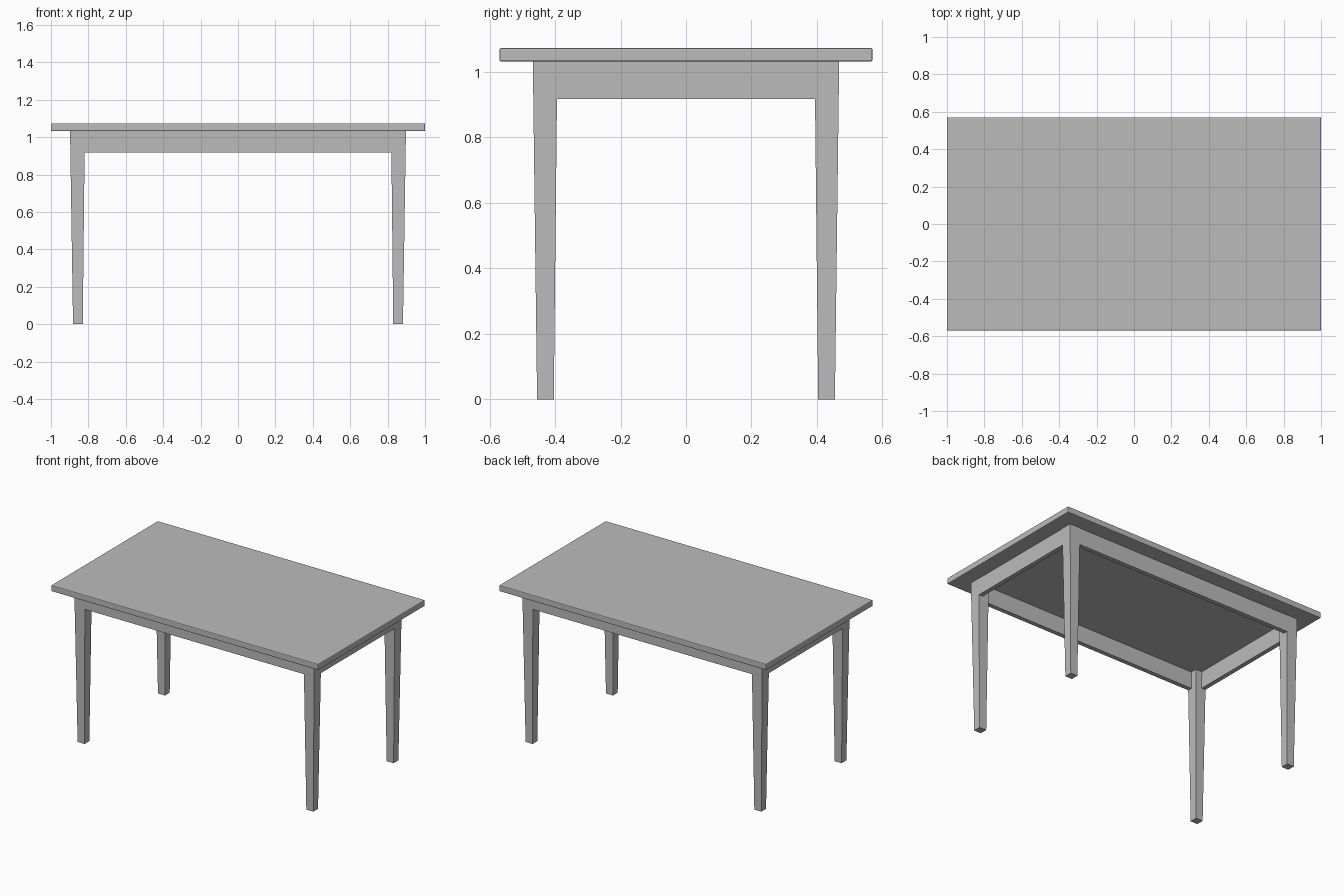
import bpy
import bmesh

cube = bpy.data.objects.get("Cube")
if cube:
    bpy.data.objects.remove(cube, do_unlink=True)

grey = bpy.data.materials.new("plain grey")
grey.use_nodes = True
colour = (0.5, 0.5, 0.5, 1)
grey.diffuse_color = colour
grey.node_tree.nodes["Principled BSDF"].inputs["Base Color"].default_value = colour


def tapered_box(name, low, high, z0, z1):
    """Box whose bottom and top rectangles are (x0, x1, y0, y1)."""
    bm = bmesh.new()
    rings = []
    for (x0, x1, y0, y1), z in ((low, z0), (high, z1)):
        rings.append([bm.verts.new((x, y, z))
                      for x, y in ((x0, y0), (x1, y0), (x1, y1), (x0, y1))])
    bottom, top = rings
    bm.faces.new(bottom)
    bm.faces.new(top)
    for i in range(4):
        j = (i + 1) % 4
        bm.faces.new((bottom[i], bottom[j], top[j], top[i]))
    bmesh.ops.recalc_face_normals(bm, faces=bm.faces)
    mesh = bpy.data.meshes.new(name)
    bm.to_mesh(mesh)
    bm.free()
    mesh.materials.append(grey)
    obj = bpy.data.objects.new(name, mesh)
    bpy.context.collection.objects.link(obj)
    return obj


def span(side, inner, outer):
    return sorted((side * inner, side * outer))


TOP_Z, APRON_Z = 1.032, 0.918
X, Y, THICK = 0.896, 0.466, 0.03

# Tabletop with slightly softened edges
slab = (-1, 1, -0.57, 0.57)
top = tapered_box("tabletop", slab, slab, TOP_Z, 1.073)
bevel = top.modifiers.new("soft edges", "BEVEL")
bevel.width = 0.005
bevel.segments = 2

# Tapered legs
for sx, x_name in ((-1, "right"), (1, "left")):
    for sy, y_name in ((-1, "front"), (1, "back")):
        foot = (*span(sx, 0.83, 0.882), *span(sy, 0.404, 0.455))
        head = (*span(sx, 0.819, 0.898), *span(sy, 0.393, 0.468))
        tapered_box(f"{y_name}_{x_name}_leg", foot, head, 0, TOP_Z)

# Aprons: long ones front and back, short ones at the ends
for side, long_name, short_name in ((-1, "front", "right"), (1, "back", "left")):
    rail = (-X, X, *span(side, Y - THICK, Y))
    tapered_box(f"{long_name}_apron", rail, rail, APRON_Z, TOP_Z)
    rail = (*span(side, X - THICK, X), THICK - Y, Y - THICK)
    tapered_box(f"{short_name}_apron", rail, rail, APRON_Z, TOP_Z)
